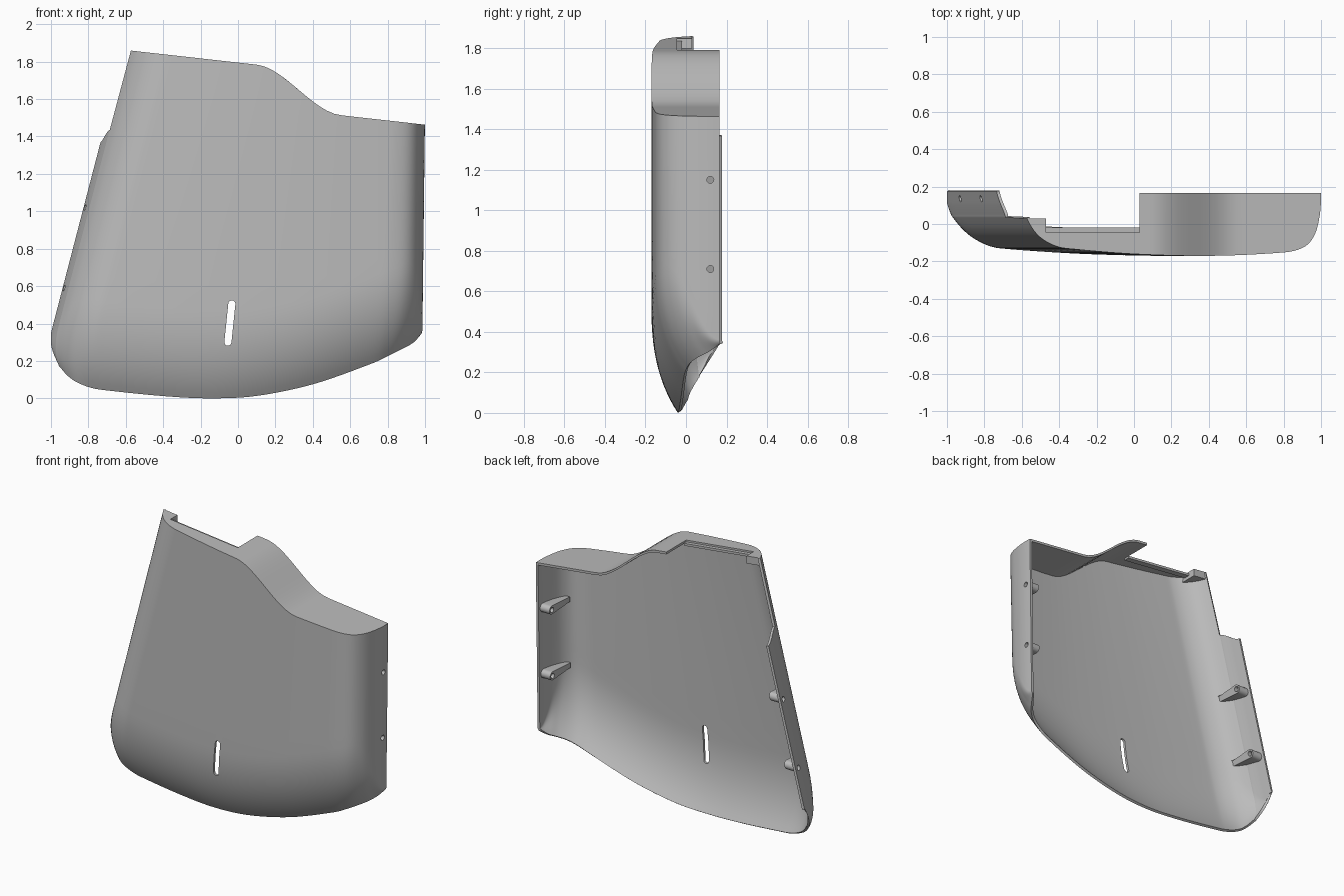
import bpy, bmesh, math
from mathutils import Vector

if "Cube" in bpy.data.objects:
    bpy.data.objects.remove(bpy.data.objects["Cube"])

WALL = 0.016
grey = bpy.data.materials.new("light_grey")
grey.diffuse_color = (0.5, 0.5, 0.5, 1)
grey.use_nodes = True
grey.node_tree.nodes["Principled BSDF"].inputs["Base Color"].default_value = grey.diffuse_color

# Wall columns: plan position (x, y) and matching point on the lower rim (x, y, z)
KEYS = [
    (-1.0, .175, -1.0, .172, .35), (-.993, .14, -.995, .135, .29), (-.985, .10, -.983, .10, .235),
    (-.972, .05, -.96, .065, .18), (-.965, .03, -.95, .055, .165), (-.93, -.03, -.91, .025, .12),
    (-.88, -.08, -.86, .005, .085), (-.80, -.12, -.78, -.005, .055), (-.70, -.135, -.68, -.015, .04),
    (-.40, -.155, -.40, -.03, .012), (-.15, -.165, -.15, -.04, 0), (.10, -.17, .10, -.035, .013),
    (.40, -.168, .40, -.025, .075), (.70, -.155, .70, -.01, .18), (.82, -.142, .80, .005, .225),
    (.90, -.11, .86, .03, .255), (.95, -.05, .91, .07, .28), (.975, .03, .94, .11, .30),
    (.985, .10, .96, .14, .32), (.985, .165, .975, .165, .34)]


def smooth(t):
    t = max(0, min(1, t))
    return t * t * (3 - 2 * t)


def spline(keys, n):
    out = []
    for i in range(len(keys) - 1):
        p = [keys[max(0, min(len(keys) - 1, i + d))] for d in (-1, 0, 1, 2)]
        for s in range(n):
            t = s / n
            out.append([b + .5 * t * (c - a + t * (2 * a - 5 * b + 4 * c - d + t * (3 * (b - c) + d - a)))
                        for a, b, c, d in zip(*p)])
    return out + [list(keys[-1])]


def lean(x0):
    return .01 + .25 * max(0, min(1, (1 - x0) / 1.7))


def wall_x(x0, z):
    return x0 + lean(x0) * (z - .35)


def top_z(x):
    return 1.795 - .112 * x - .22 * smooth((x - .1) / .45)


def make(name, verts, faces):
    me = bpy.data.meshes.new(name)
    me.from_pydata(verts, [], faces)
    me.materials.append(grey)
    ob = bpy.data.objects.new(name, me)
    bpy.context.collection.objects.link(ob)
    return ob


def fix_normals(ob):
    bm = bmesh.new()
    bm.from_mesh(ob.data)
    bmesh.ops.recalc_face_normals(bm, faces=bm.faces)
    bm.to_mesh(ob.data)
    bm.free()


def prism(name, a, b):
    n = len(a)
    faces = [list(range(n)), list(range(n, 2 * n))]
    faces += [(i, (i + 1) % n, (i + 1) % n + n, i + n) for i in range(n)]
    ob = make(name, a + b, faces)
    fix_normals(ob)
    return ob


def apply_modifiers(ob):
    dg = bpy.context.evaluated_depsgraph_get()
    me = bpy.data.meshes.new_from_object(ob.evaluated_get(dg))
    ob.modifiers.clear()
    ob.data = me


def solidify(ob, thick):
    m = ob.modifiers.new("thickness", 'SOLIDIFY')
    m.thickness, m.offset, m.use_even_offset = thick, -1, False
    apply_modifiers(ob)


def cut(ob, cutter):
    m = ob.modifiers.new("cut", 'BOOLEAN')
    m.object, m.operation, m.solver = cutter, 'DIFFERENCE', 'EXACT'
    apply_modifiers(ob)


# Shell: straight columns that curl backwards to the lower rim
STRAIGHT, CURL = 10, 12
columns, tops = [], []
for x0, y0, bx, by, bz in spline(KEYS, 6):
    if x0 < 0 and y0 > .0301:              # lower, deeper part of the left wall
        zt = 1.37 + .065 * smooth((.175 - y0) / .14)
    else:
        zt = 1.7
        for _ in range(30):
            zt = .5 * (zt + top_z(wall_x(x0, zt)))
        tops.append((wall_x(x0, zt), y0))
    h = .02 + .45 * smooth((.175 - y0) / .29)
    zs = bz + h
    col = [Vector((wall_x(x0, z), y0, z)) for z in
           (zt + (zs - zt) * j / STRAIGHT for j in range(STRAIGHT + 1))]
    zc = bz + .4 * h
    p, c, e = col[-1], Vector((wall_x(x0, zc), y0, zc)), Vector((bx, by, bz))
    for j in range(1, CURL + 1):
        t = j / CURL
        col.append(p * (1 - t) ** 2 + c * 2 * t * (1 - t) + e * t * t)
    columns.append(col)
rows = STRAIGHT + CURL + 1
shell = make("shell_wall", [v for c in columns for v in c],
             [(i * rows + j, i * rows + j + 1, (i + 1) * rows + j + 1, (i + 1) * rows + j)
              for i in range(len(columns) - 1) for j in range(rows - 1)])
solidify(shell, WALL)


# Top cover: three depths, following the stepped upper outline
def front_y(x):
    for (xa, ya), (xb, yb) in zip(tops, tops[1:]):
        if xa <= x <= xb:
            return ya + (yb - ya) * (x - xa) / max(xb - xa, 1e-6)
    return tops[0][1] if x < 0 else tops[-1][1]


def cover(name, x1, x2, back, thick, drop=0, front=None):
    xs = sorted({x1, x2, *[x for x, _ in tops if x1 + .002 < x < x2 - .002]})
    rings = []
    for x in xs:
        z = top_z(x) - drop
        f = front_y(x) + .001 if front is None else front
        b = max(back, f + .0005)
        rings.append([(x, f, z), (x, b, z), (x, b, z - thick), (x, f, z - thick)])
    faces = [(0, 1, 2, 3), tuple(4 * len(xs) - 4 + k for k in range(4))]
    for i in range(len(xs) - 1):
        faces += [(4 * i + k, 4 * i + (k + 1) % 4, 4 * i + 4 + (k + 1) % 4, 4 * i + 4 + k) for k in range(4)]
    ob = make(name, [v for r in rings for v in r], faces)
    fix_normals(ob)
    return ob


cover("top_corner", tops[0][0] + .001, -.47, .03, .05)
cover("top_flange", -.47, .03, -.045, WALL)
cover("top_flange_lip", -.47, .03, -.02, WALL, drop=.012, front=-.06)
cover("top_cover", .03, tops[-1][0] - .001, .165, WALL)


# Screw bosses on the inside of both side walls
def side_x(side, y, z):
    pts = [(k[1], k[0]) for k in KEYS if k[0] * side > .8]
    pts.sort()
    for (ya, xa), (yb, xb) in zip(pts, pts[1:]):
        if ya <= y <= yb:
            return wall_x(xa + (xb - xa) * (y - ya) / (yb - ya), z)
    return wall_x(pts[-1][1], z)


def boss(name, side, y, z):
    r = .028
    prof = [(y + r * math.cos(a), z + r * math.sin(a))
            for a in (math.radians(-90 + 15 * i) for i in range(13))]
    for f in (.25, .5, .75, 1):
        prof.append((y - .19 * f, z + r - .012 * f))
    prof += [(b, 2 * z - c) for b, c in reversed(prof[13:])]
    outer = [(side_x(side, b, c) - side * .008, b, c) for b, c in prof]
    depth = .085
    inner = [(side_x(side, y, c) - side * depth, b, c) for b, c in prof]
    return prism(name, outer, inner)


def ring(x, y, z, r):
    return [(x, y + r * math.cos(i * math.pi / 10), z + r * math.sin(i * math.pi / 10)) for i in range(20)]


for side, label, y, heights in ((1, "right", .12, (.71, 1.15)), (-1, "left", .135, (.59, 1.02))):
    for n, z in enumerate(heights):
        b = boss(f"{label}_screw_boss_{n + 1}", side, y, z)
        x = side_x(side, y, z)
        drill = prism("drill", ring(x - side * .2, y, z, .017), ring(x + side * .1, y, z, .017))
        drill.hide_render = True
        cut(b, drill)
        cut(shell, drill)
        bpy.data.objects.remove(drill)

# Slanted slot through the front
hi, lo, r = Vector((-.033, .505)), Vector((-.054, .30)), .019
tilt = math.atan2(hi.y - lo.y, hi.x - lo.x) - math.pi / 2
outline = [(hi.x + r * math.cos(tilt + i * math.pi / 8), hi.y + r * math.sin(tilt + i * math.pi / 8)) for i in range(9)]
outline += [(lo.x - r * math.cos(tilt + i * math.pi / 8), lo.y - r * math.sin(tilt + i * math.pi / 8)) for i in range(9)]
slot = prism("slot_cutter", [(x, -.3, z) for x, z in outline], [(x, .05, z) for x, z in outline])
slot.hide_render = True
cut(shell, slot)
bpy.data.objects.remove(slot)

# Smooth shading with sharp edges kept
for ob in bpy.context.scene.objects:
    ob.select_set(True)
    bpy.context.view_layer.objects.active = ob
bpy.ops.object.shade_smooth_by_angle(angle=math.radians(30))
